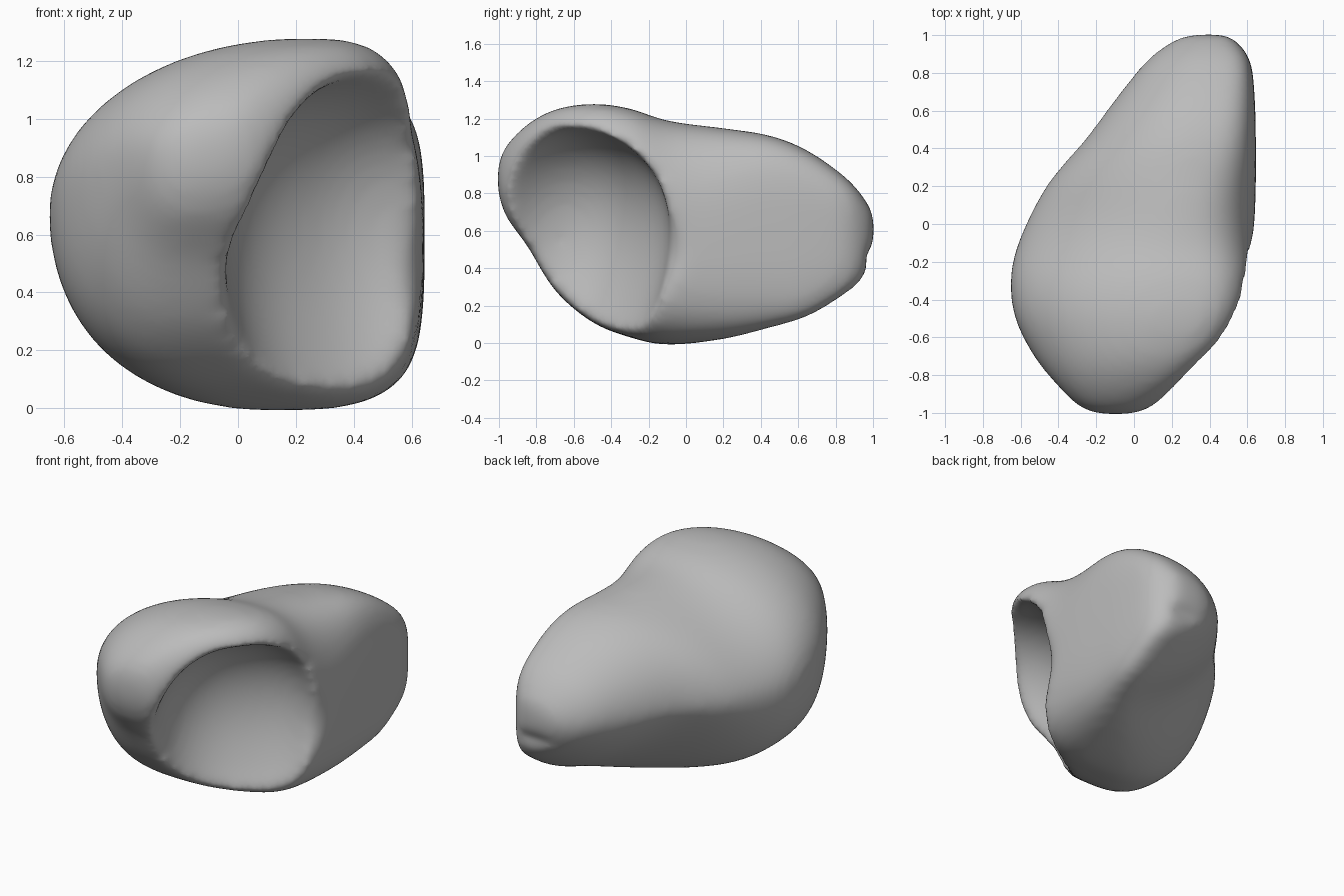
import bpy, bmesh, math
from mathutils import Matrix, Vector

cube = bpy.data.objects.get("Cube")
if cube:
    bpy.data.objects.remove(cube, do_unlink=True)


def power(value, exponent):
    return math.copysign(abs(value) ** exponent, value)


def make_object(name, bm):
    bmesh.ops.recalc_face_normals(bm, faces=bm.faces)
    mesh = bpy.data.meshes.new(name)
    bm.to_mesh(mesh)
    bm.free()
    obj = bpy.data.objects.new(name, mesh)
    bpy.context.collection.objects.link(obj)
    return obj


def ellipsoid_cutter(name, center, radii):
    bm = bmesh.new()
    bmesh.ops.create_icosphere(bm, subdivisions=4, radius=1)
    bm.transform(Matrix.Translation(center) @ Matrix.Diagonal((*radii, 1)))
    return make_object(name, bm)


# Body cross-sections from front to back: y, left, right, bottom, top
SECTIONS = [
    (-1.007, -.2, 0, .8, .96), (-.96, -.3, .11, .67, 1.06),
    (-.85, -.41, .28, .52, 1.17), (-.7, -.53, .44, .28, 1.25),
    (-.5, -.63, .58, .11, 1.28), (-.3, -.655, .63, .03, 1.255),
    (-.1, -.615, .635, -.01, 1.19), (.2, -.47, .645, .02, 1.15),
    (.45, -.26, .645, .08, 1.11), (.65, -.11, .64, .14, 1.03),
    (.85, .05, .62, .26, .89), (.95, .17, .56, .35, .78),
    (1.004, .28, .49, .5, .69),
]


def blend(a, b, c, d, t):
    """Smooth curve through b and c."""
    return b + .5 * t * (c - a + t * (2 * a - 5 * b + 4 * c - d + t * (3 * (b - c) + d - a)))


def smooth_sections(steps=5):
    rows = [SECTIONS[0]] + SECTIONS + [SECTIONS[-1]]
    for i in range(len(SECTIONS) - 1):
        for step in range(steps):
            yield [blend(*values, step / steps) for values in zip(*rows[i:i + 4])]
    yield SECTIONS[-1]


def section_ring(bm, y, left, right, bottom, top, count=48):
    """Ring of four arcs: round on the left, squarer on the right."""
    back = min(max((y + .6) / 1.2, 0), 1)
    tip = min(max((-y - .65) / .25, 0), 1)
    waist = math.exp(-((y - .05) / .28) ** 2)
    hollow = math.exp(-((y - .35) / .25) ** 2)
    middle = bottom + .53 * (top - bottom)
    top_x = left + (.71 - .06 * back) * (right - left)
    bottom_x = left + (.37 + .45 * back) * (right - left)
    ring = []
    for i in range(count):
        angle = math.tau * i / count
        c, s = math.cos(angle), math.sin(angle)
        apex = top_x if s > 0 else bottom_x
        if c > 0:
            bend = .55 + max(.35 * tip, .22 * waist if s > 0 else 0)
        else:
            bend = 1 + .2 * waist if s > 0 else .85 + .4 * back + .35 * hollow
        x = apex + power(c, bend) * (right - apex if c > 0 else apex - left)
        z = middle + power(s, bend) * (top - middle if s > 0 else middle - bottom)
        ring.append(bm.verts.new((x, y, z)))
    return ring


bm = bmesh.new()
rings = [section_ring(bm, *section) for section in smooth_sections()]
for first, second in zip(rings, rings[1:]):
    for i in range(len(first)):
        j = (i + 1) % len(first)
        bm.faces.new((first[i], first[j], second[j], second[i]))
bm.faces.new(rings[0])
bm.faces.new(rings[-1])
body = make_object("body", bm)

# Scoop under the front lip: a squared ellipsoid turned to the front corner
bm = bmesh.new()
bmesh.ops.create_icosphere(bm, subdivisions=5, radius=1)
for v in bm.verts:
    flat = math.hypot(v.co.x, v.co.y) or 1
    spread = flat ** .85
    v.co = Vector((power(v.co.x / flat, .88) * spread * .58,
                   power(v.co.y / flat, .88) * spread * .55,
                   power(v.co.z, .9) * .72))
across, outward = Vector((.8, .6, 0)), Vector((.6, -.8, 0))
turn = Matrix.Rotation(math.atan2(.6, .8), 4, "Z") @ Matrix.Rotation(math.radians(-20), 4, "X")
place = Matrix.Translation(across * .03 + outward * .89 + Vector((0, 0, .44)))
bm.transform(place @ turn)
scoop = make_object("scoop_cutter", bm)

# Gentle bevel beside the scoop, and a small crease at the back tip
bevel = ellipsoid_cutter("bevel_cutter", (.85, -.35, .5), (.33, .45, .42))
crease = ellipsoid_cutter("crease_cutter", (.4, 1.03, .46), (.25, .08, .05))

# Carve, fuse and soften the body
bpy.context.view_layer.objects.active = body
body.select_set(True)
cutters = (scoop, bevel, crease)
for cutter in cutters:
    cut = body.modifiers.new("carve", "BOOLEAN")
    cut.operation = "DIFFERENCE"
    cut.object = cutter
    cutter.hide_render = True
    cutter.hide_set(True)
remesh = body.modifiers.new("fuse", "REMESH")
remesh.mode = "VOXEL"
remesh.voxel_size = .024
soften = body.modifiers.new("soften", "SMOOTH")
soften.factor = .5
soften.iterations = 32
for modifier in list(body.modifiers):
    bpy.ops.object.modifier_apply(modifier=modifier.name)
for cutter in cutters:
    bpy.data.objects.remove(cutter, do_unlink=True)
body.data.shade_smooth()

# Plain grey surface
grey = bpy.data.materials.new("plain grey")
grey.use_nodes = True
colour = (.5, .5, .5, 1)
grey.diffuse_color = colour
grey.node_tree.nodes["Principled BSDF"].inputs["Base Color"].default_value = colour
body.data.materials.clear()
body.data.materials.append(grey)
